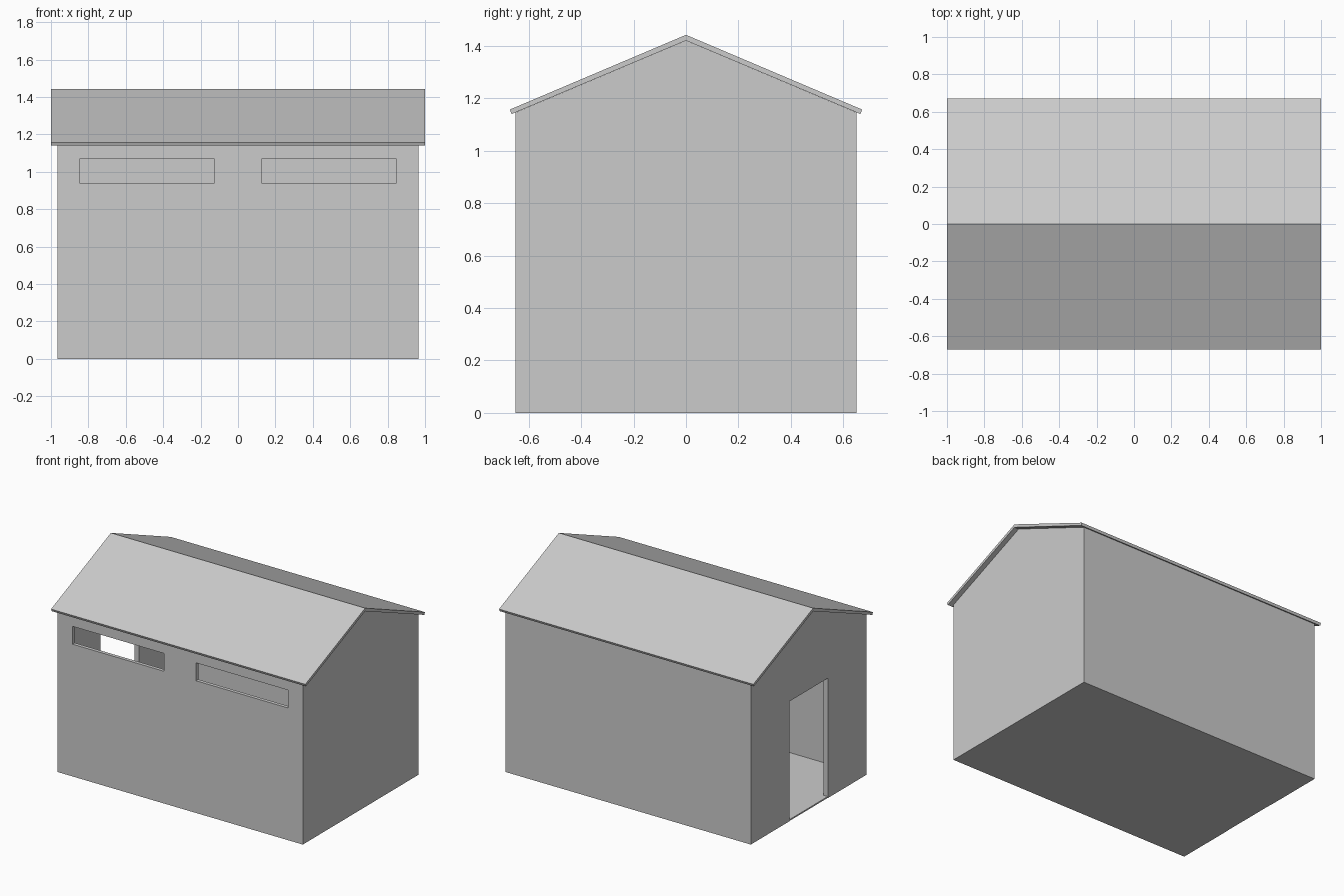
import bpy, bmesh

if "Cube" in bpy.data.objects:
    bpy.data.objects.remove(bpy.data.objects["Cube"])

HX, HY = 0.965, 0.65       # half length and half depth of the walls
TX, TY = 0.035, 0.025      # wall thickness at the ends and along the sides
EAVE, RIDGE = 1.146, 1.42


def prism(name, profile, x0, x1):
    """Extrude a (y, z) profile along x."""
    bm = bmesh.new()
    face = bm.faces.new([bm.verts.new((x0, y, z)) for y, z in profile])
    out = bmesh.ops.extrude_face_region(bm, geom=[face])["geom"]
    verts = [v for v in out if isinstance(v, bmesh.types.BMVert)]
    bmesh.ops.translate(bm, vec=(x1 - x0, 0, 0), verts=verts)
    bmesh.ops.recalc_face_normals(bm, faces=bm.faces)
    mesh = bpy.data.meshes.new(name)
    bm.to_mesh(mesh)
    bm.free()
    obj = bpy.data.objects.new(name, mesh)
    bpy.context.collection.objects.link(obj)
    return obj


def box(name, x0, x1, y0, y1, z0, z1):
    return prism(name, [(y0, z0), (y1, z0), (y1, z1), (y0, z1)], x0, x1)


def cut(target, cutter):
    cutter.hide_render = True
    cutter.hide_set(True)
    cutter.display_type = 'WIRE'
    mod = target.modifiers.new(cutter.name, 'BOOLEAN')
    mod.operation = 'DIFFERENCE'
    mod.solver = 'EXACT'
    mod.object = cutter


# Gabled wall shell
walls = prism("walls", [(-HY, 0), (HY, 0), (HY, EAVE), (0, RIDGE), (-HY, EAVE)], -HX, HX)

# Room, following the slope of the roof inside the gables
slope = (RIDGE - EAVE) / HY
iy = HY - TY
room_top = RIDGE + 0.1
cut(walls, box("room_cutter", -HX + TX, HX - TX, -iy, iy, -0.1, room_top))

# Two long high windows in the front wall
for side, label in ((-1, "left"), (1, "right")):
    x0, x1 = sorted((side * 0.125, side * 0.847))
    cut(walls, box(label + "_window_cutter", x0, x1, -HY - 0.1, -HY + 0.1, 0.94, 1.067))

# Doorway in the left end
cut(walls, box("door_cutter", -HX - 0.1, -HX + 0.1, -0.217, 0.217, -0.1, 0.852))

# Floor slab
box("floor", -HX + 0.002, HX - 0.002, -HY + 0.002, HY - 0.002, 0, 0.01)

# Overhanging roof sheet
half = [(0.665, 1.14), (0.672, 1.157)]
prism("roof", [(0, RIDGE)] + half + [(0, 1.442)] + [(-y, z) for y, z in reversed(half)], -1, 1)
